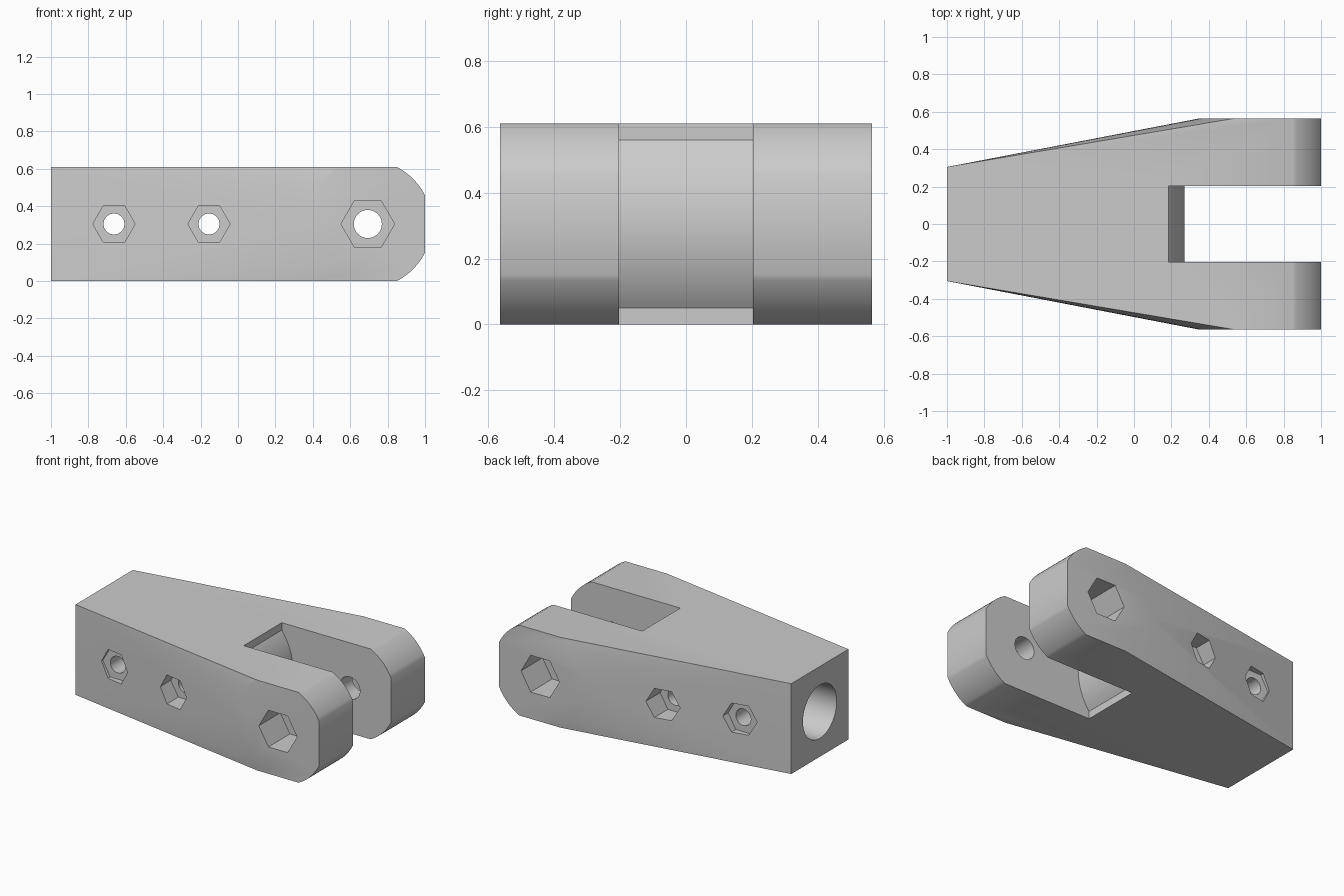
import bpy, bmesh
from math import sin, cos, asin, acos, pi
from mathutils import Matrix

if "Cube" in bpy.data.objects:
    bpy.data.objects.remove(bpy.data.objects["Cube"], do_unlink=True)

HALF = 0.305          # half height, also centre height
WIDE = 0.565          # half width at the fork
PIVOT_X, PIVOT_R = 0.694, 0.342
SLOT, SLOT_X = 0.203, 0.185
FLOOR = 0.335         # distance of nut pocket floors from the middle


def make_object(name, bm):
    bmesh.ops.recalc_face_normals(bm, faces=bm.faces)
    mesh = bpy.data.meshes.new(name)
    bm.to_mesh(mesh)
    bm.free()
    ob = bpy.data.objects.new(name, mesh)
    bpy.context.collection.objects.link(ob)
    return ob


def arc(cx, r, start, end, n):
    steps = [start + (end - start) * i / n for i in range(n + 1)]
    return [(cx + r * cos(a), HALF + r * sin(a)) for a in steps]


def prism(name, profile, y0, y1):
    """Extrude an x-z profile along y."""
    bm = bmesh.new()
    face = bm.faces.new([bm.verts.new((x, y0, z)) for x, z in profile])
    out = bmesh.ops.extrude_face_region(bm, geom=[face])
    verts = [v for v in out["geom"] if isinstance(v, bmesh.types.BMVert)]
    bmesh.ops.translate(bm, vec=(0, y1 - y0, 0), verts=verts)
    return make_object(name, bm)


def rod(name, axis, x, r, length, sides=48):
    bm = bmesh.new()
    rot = Matrix.Rotation(pi / 2, 4, axis)
    bmesh.ops.create_cone(bm, cap_ends=True, segments=sides, radius1=r, radius2=r,
                          depth=length, matrix=Matrix.Translation((x, 0, HALF)) @ rot)
    return make_object(name, bm)


# Body: square socket end hulled to the trimmed round pivot end
top = asin(HALF / PIVOT_R)
side = acos((1 - PIVOT_X) / PIVOT_R)
outline = (arc(PIVOT_X, PIVOT_R, side, top, 10)
           + arc(PIVOT_X, PIVOT_R, pi - top, pi + top, 28)
           + arc(PIVOT_X, PIVOT_R, -top, -side, 10))
bm = bmesh.new()
for s in (-1, 1):
    for x, z in outline:
        bm.verts.new((x, s * WIDE, z))
    for z in (0, 2 * HALF):
        bm.verts.new((-1, s * HALF, z))
bmesh.ops.convex_hull(bm, input=bm.verts)
bmesh.ops.dissolve_limit(bm, angle_limit=0.002, verts=bm.verts, edges=bm.edges)
body = make_object("clevis_body", bm)

cutters = []

# Fork slot with a bulging inner end
bulge = asin(0.255 / 0.425)
slot = ([(1.2, -0.1), (SLOT_X, -0.1)] + arc(-0.155, 0.425, -bulge, bulge, 28)
        + [(SLOT_X, 0.8), (1.2, 0.8)])
cutters.append(prism("slot_cutter", slot, -SLOT, SLOT))

# Blind socket bore in the narrow end
cutters.append(rod("bore_cutter", "Y", -0.5, 0.18, 1.1, 64))

# Cross bolts with hexagonal pockets on both sides
for x, hole, hexagon in ((-0.663, 0.056, 0.113), (-0.155, 0.056, 0.113),
                         (PIVOT_X, 0.075, 0.143)):
    cutters.append(rod("bolt_cutter", "X", x, hole, 2))
    hex_profile = arc(x, hexagon, 0, pi * 5 / 3, 5)
    for s in (-1, 1):
        cutters.append(prism("pocket_cutter", hex_profile, s * FLOOR, s * 0.8))

for cutter in cutters:
    cutter.hide_render = True
    mod = body.modifiers.new(cutter.name, "BOOLEAN")
    mod.operation, mod.solver, mod.object = "DIFFERENCE", "EXACT", cutter

# Bake the cuts and drop the cutters
deps = bpy.context.evaluated_depsgraph_get()
baked = bpy.data.meshes.new_from_object(body.evaluated_get(deps))
body.modifiers.clear()
body.data = baked
for cutter in cutters:
    bpy.data.objects.remove(cutter, do_unlink=True)

# Plain grey material
grey = bpy.data.materials.new("plain_grey")
grey.use_nodes = True
colour = (0.6, 0.6, 0.6, 1)
grey.diffuse_color = colour
grey.node_tree.nodes["Principled BSDF"].inputs["Base Color"].default_value = colour
body.data.materials.clear()
body.data.materials.append(grey)

bpy.ops.object.select_all(action="DESELECT")
body.select_set(True)
bpy.context.view_layer.objects.active = body
bpy.ops.object.shade_smooth_by_angle(angle=pi / 6)
